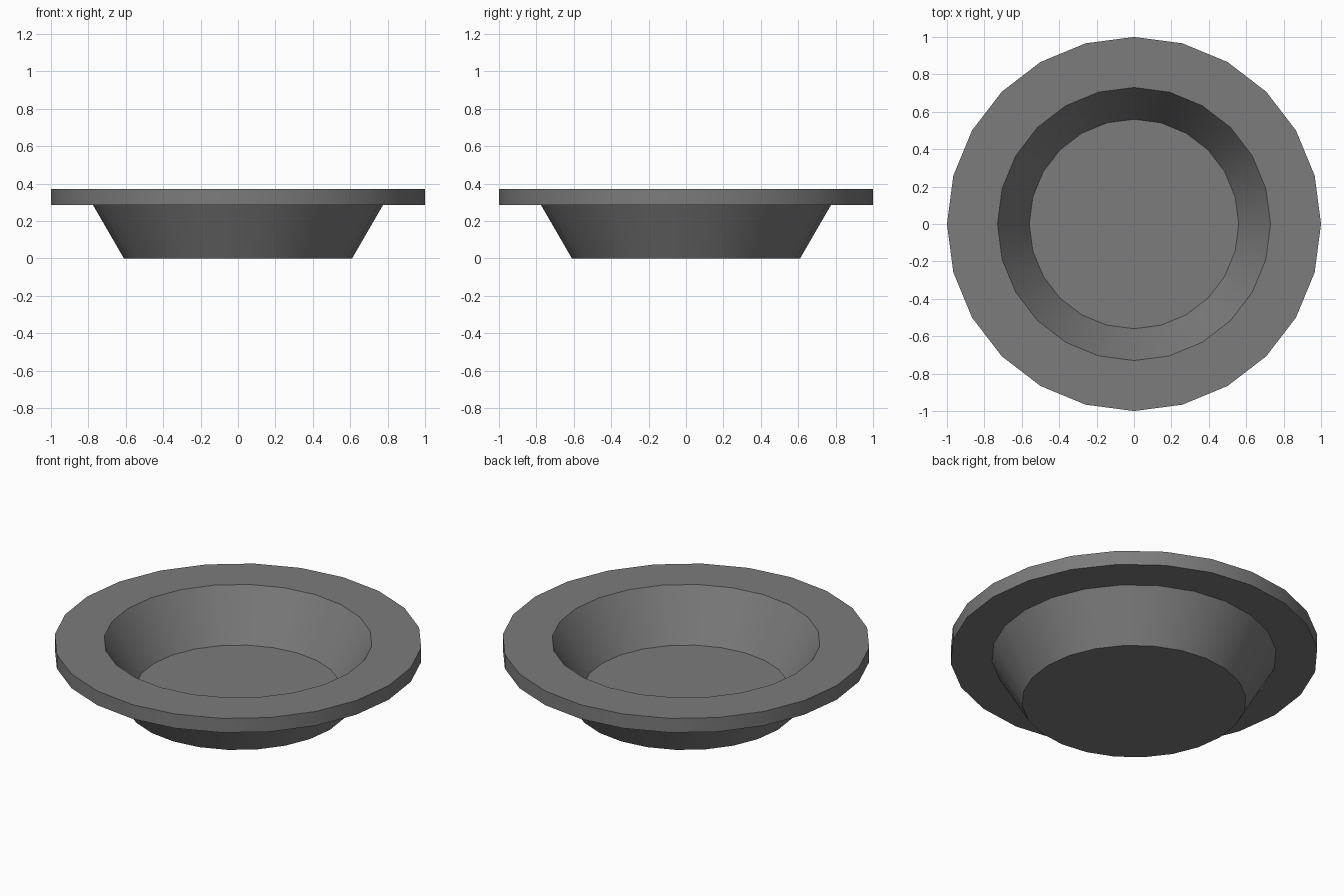
import bpy, bmesh
from math import radians
from mathutils import Matrix

cube = bpy.data.objects.get("Cube")
if cube:
    bpy.data.objects.remove(cube)

SIDES = 24

# Single grey material
grey = bpy.data.materials.new("grey")
grey.use_nodes = True
colour = (0.2, 0.2, 0.2, 1)
grey.diffuse_color = colour
grey.node_tree.nodes["Principled BSDF"].inputs["Base Color"].default_value = colour

# Bowl cross-section (radius, height), from base edge round the rim to the inner floor
profile = [(0.61, 0), (0.775, 0.285), (1, 0.285), (1, 0.37), (0.73, 0.37), (0.56, 0.085)]

bm = bmesh.new()
rings = []
for radius, height in profile:
    ring = bmesh.ops.create_circle(bm, segments=SIDES, radius=radius,
                                   matrix=Matrix.Translation((0, 0, height)))
    rings.append(ring["verts"])

# Walls and rim between neighbouring rings
for low, high in zip(rings, rings[1:]):
    for i in range(SIDES):
        j = (i + 1) % SIDES
        bm.faces.new((low[i], low[j], high[j], high[i]))

# Underside and inner floor
bm.faces.new(rings[0])
bm.faces.new(rings[-1])
bmesh.ops.recalc_face_normals(bm, faces=bm.faces)

mesh = bpy.data.meshes.new("bowl")
bm.to_mesh(mesh)
bm.free()
mesh.materials.append(grey)
bowl = bpy.data.objects.new("bowl", mesh)
bpy.context.collection.objects.link(bowl)

# Smooth round the walls, sharp at the rim and base
bpy.ops.object.select_all(action="DESELECT")
bowl.select_set(True)
bpy.context.view_layer.objects.active = bowl
bpy.ops.object.shade_smooth_by_angle(angle=radians(30))
